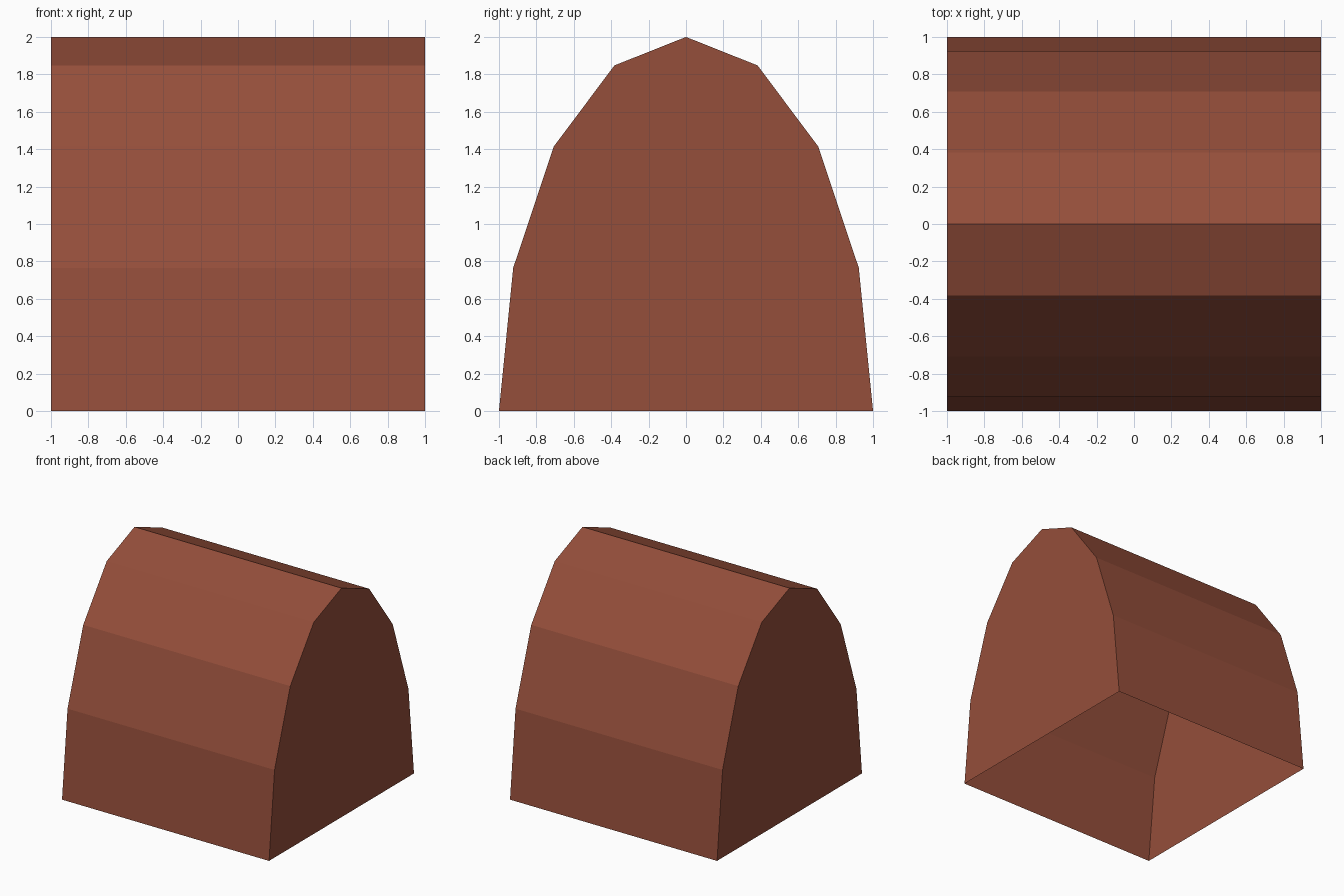
import bpy
import bmesh
from math import cos, sin, pi

cube = bpy.data.objects.get("Cube")
if cube:
    bpy.data.objects.remove(cube, do_unlink=True)

HALF_LENGTH, HEIGHT, SEGMENTS = 1.0, 2.0, 8

# Single brick-red material
brick = bpy.data.materials.new("brick red")
brick.use_nodes = True
colour = (0.3, 0.077, 0.043, 1)
brick.diffuse_color = colour
brick.node_tree.nodes["Principled BSDF"].inputs["Base Color"].default_value = colour

# Half-elliptical arch with closed ends and an open underside
bm = bmesh.new()
angles = [pi * i / SEGMENTS for i in range(SEGMENTS + 1)]
right_arch, left_arch = (
    [bm.verts.new((x, cos(a), HEIGHT * sin(a))) for a in angles]
    for x in (-HALF_LENGTH, HALF_LENGTH)
)

# Curved shell panels
for i in range(SEGMENTS):
    bm.faces.new((right_arch[i], right_arch[i + 1], left_arch[i + 1], left_arch[i]))

# End walls
bm.faces.new(right_arch[::-1])
bm.faces.new(left_arch)

# Point every face outward
bm.normal_update()
for face in bm.faces:
    centre = face.calc_center_median()
    centre.z -= HEIGHT / 4
    if face.normal.dot(centre) < 0:
        face.normal_flip()

mesh = bpy.data.meshes.new("arched_shell")
bm.to_mesh(mesh)
bm.free()
mesh.materials.append(brick)
shell = bpy.data.objects.new("arched_shell", mesh)
bpy.context.collection.objects.link(shell)
